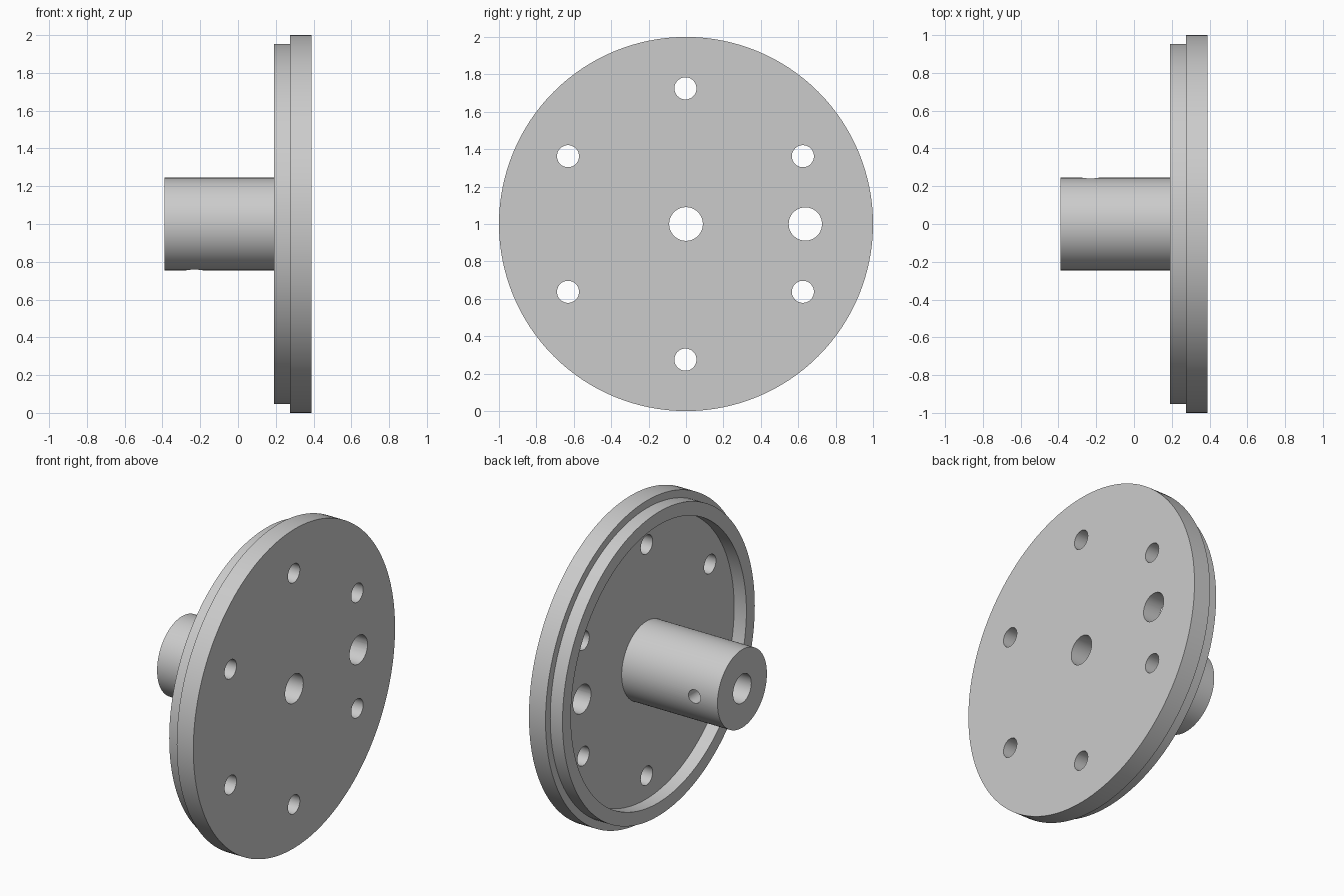
import bpy, bmesh, math
from mathutils import Matrix, Vector

cube = bpy.data.objects.get("Cube")
if cube:
    bpy.data.objects.remove(cube, do_unlink=True)

SEGMENTS = 128
CENTRE_Z = 1.0
PLATE_BACK, PLATE_FACE = 0.275, 0.39
RIM_END, HUB_END = 0.19, -0.39
BORE, HUB, RIM_IN, RIM_OUT, PLATE = 0.09, 0.245, 0.87, 0.953, 1.0

grey = bpy.data.materials.new("plain_grey")
grey.use_nodes = True
colour = (0.6, 0.6, 0.6, 1)
grey.diffuse_color = colour
grey.node_tree.nodes["Principled BSDF"].inputs["Base Color"].default_value = colour


def add_object(name, bm):
    mesh = bpy.data.meshes.new(name)
    bmesh.ops.recalc_face_normals(bm, faces=bm.faces)
    bm.to_mesh(mesh)
    bm.free()
    mesh.materials.append(grey)
    obj = bpy.data.objects.new(name, mesh)
    bpy.context.collection.objects.link(obj)
    return obj


def lathe(name, profile):
    """Turn a closed (x, radius) profile about the x axis."""
    bm = bmesh.new()
    verts = [bm.verts.new((x, 0, r)) for x, r in profile]
    edges = [bm.edges.new((a, b)) for a, b in zip(verts, verts[1:] + verts[:1])]
    bmesh.ops.spin(bm, geom=verts + edges, cent=(0, 0, 0), axis=(1, 0, 0),
                   angle=math.tau, steps=SEGMENTS, use_merge=True)
    bmesh.ops.remove_doubles(bm, verts=bm.verts, dist=0.0001)
    bmesh.ops.translate(bm, verts=bm.verts, vec=(0, 0, CENTRE_Z))
    return add_object(name, bm)


def add_drill(bm, centre, direction, radius, length):
    turn = Vector(direction).to_track_quat("Z", "Y").to_matrix().to_4x4()
    bmesh.ops.create_cone(bm, cap_ends=True, segments=48, radius1=radius,
                          radius2=radius, depth=length,
                          matrix=Matrix.Translation(centre) @ turn)


# Plate, raised rim and bored hub turned as one piece
body = lathe("flanged_hub", [
    (PLATE_FACE, BORE), (PLATE_FACE, PLATE), (PLATE_BACK, PLATE),
    (PLATE_BACK, RIM_OUT), (RIM_END, RIM_OUT), (RIM_END, RIM_IN),
    (PLATE_BACK, RIM_IN), (PLATE_BACK, HUB), (HUB_END, HUB), (HUB_END, BORE)])

# Six bolt holes, one larger hole, two set-screw holes
bm = bmesh.new()
for i in range(6):
    a = math.radians(90 + 60 * i)
    add_drill(bm, (0.33, 0.725 * math.cos(a) - 0.003, CENTRE_Z + 0.725 * math.sin(a)),
              (1, 0, 0), 0.059, 0.3)
add_drill(bm, (0.33, 0.638, CENTRE_Z), (1, 0, 0), 0.089, 0.3)
for d in (Vector((0, 1, 0)), Vector((0, 0, -1))):
    add_drill(bm, Vector((-0.23, 0, CENTRE_Z)) + d * 0.18, d, 0.042, 0.22)
drills = add_object("hole_cutters", bm)
drills.hide_render = True

cut = body.modifiers.new("holes", "BOOLEAN")
cut.operation = "DIFFERENCE"
cut.solver = "EXACT"
cut.object = drills
bpy.ops.object.select_all(action="DESELECT")
bpy.context.view_layer.objects.active = body
body.select_set(True)
bpy.ops.object.modifier_apply(modifier=cut.name)
bpy.data.objects.remove(drills, do_unlink=True)
bpy.ops.object.shade_smooth_by_angle(angle=math.radians(30))
